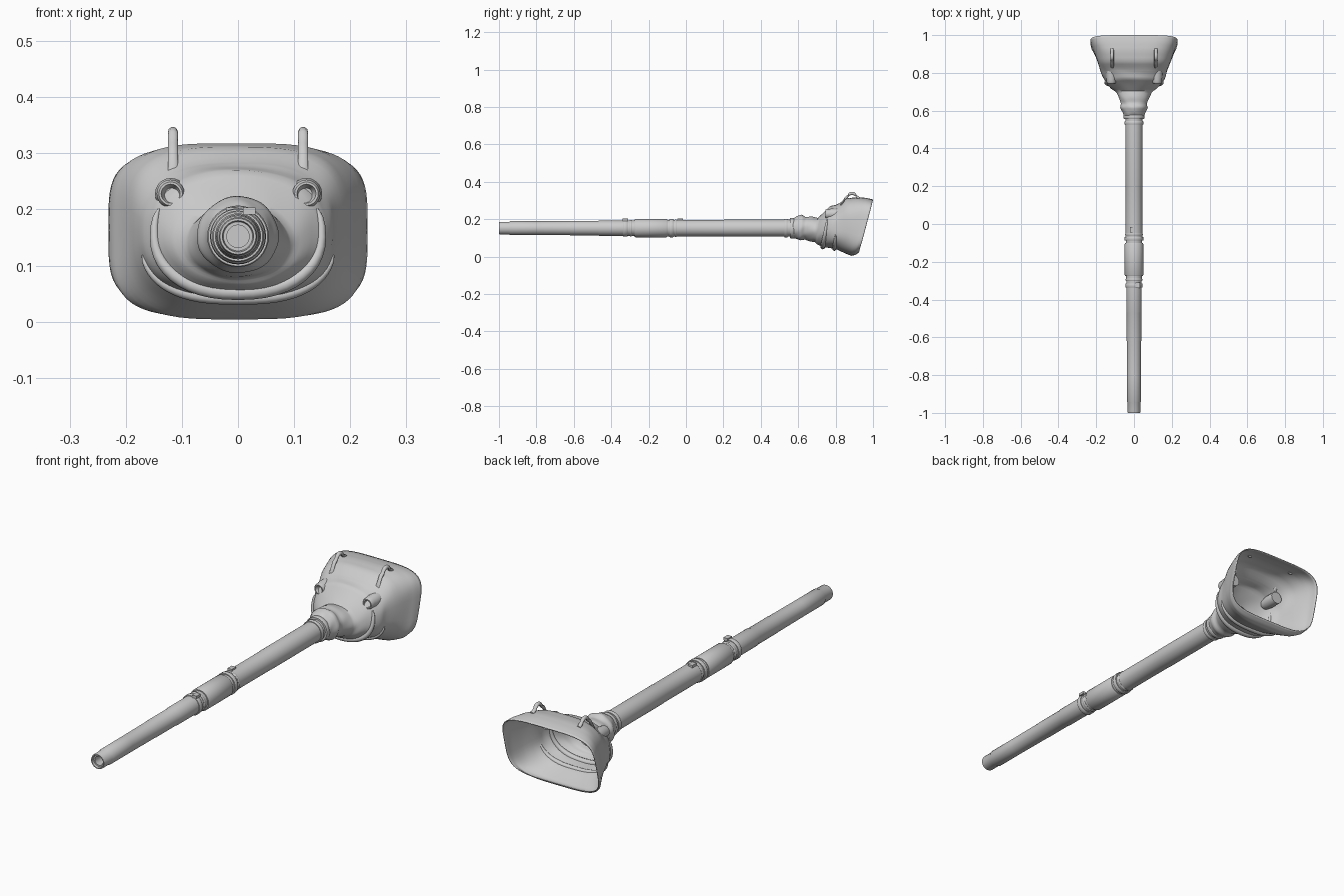
import bpy, bmesh, math
from mathutils import Vector

if "Cube" in bpy.data.objects:
    bpy.data.objects.remove(bpy.data.objects["Cube"])

AXIS_Z = 0.152   # height of the barrel axis

grey = bpy.data.materials.new("plain grey")
grey.diffuse_color = (0.6, 0.6, 0.6, 1)
grey.use_nodes = True
grey.node_tree.nodes["Principled BSDF"].inputs["Base Color"].default_value = grey.diffuse_color


def finish(name, bm, angle=35):
    bmesh.ops.recalc_face_normals(bm, faces=bm.faces[:])
    me = bpy.data.meshes.new(name)
    bm.to_mesh(me)
    bm.free()
    me.materials.append(grey)
    me.shade_smooth()
    me.set_sharp_from_angle(angle=math.radians(angle))
    ob = bpy.data.objects.new(name, me)
    bpy.context.collection.objects.link(ob)
    return ob


def skin(bm, rings, cap_start=False, cap_end=False):
    """Bridge closed rings of points with quads."""
    loops = [[bm.verts.new(p) for p in r] for r in rings]
    n = len(loops[0])
    for a, b in zip(loops, loops[1:]):
        for i in range(n):
            j = (i + 1) % n
            bm.faces.new((a[i], a[j], b[j], b[i]))
    if cap_start:
        bm.faces.new(loops[0])
    if cap_end:
        bm.faces.new(loops[-1])


def lathe(name, profile, x=0, z=AXIS_Z, sides=32):
    """Turn (y, radius) pairs around an axis along y."""
    bm = bmesh.new()
    rings = []
    for y, r in profile:
        rings.append([(x + r * math.cos(math.tau * i / sides), y,
                       z + r * math.sin(math.tau * i / sides)) for i in range(sides)])
    skin(bm, rings, True, True)
    return finish(name, bm)


# Barrel with recessed bore, stepped sleeves and a rear end inside the cover
lathe("barrel", [
    (-0.90, 0.020), (-0.99, 0.020), (-0.99, 0.026), (-1.0, 0.028), (-1.0, 0.032),
    (-0.995, 0.034), (-0.945, 0.034), (-0.94, 0.037), (-0.80, 0.037), (-0.62, 0.038),
    (-0.615, 0.039), (-0.47, 0.039), (-0.465, 0.041), (-0.30, 0.041), (-0.06, 0.044),
    (0.20, 0.044), (0.205, 0.045), (0.53, 0.045), (0.70, 0.046)])

# Thicker sleeve in the middle of the barrel
lathe("bore_evacuator", [(-0.275, 0.040), (-0.275, 0.046), (-0.27, 0.049),
                         (-0.105, 0.049), (-0.10, 0.046), (-0.10, 0.040)])

# Clamp bands along the barrel
for name, y, w, r in [("front_band", -0.325, 0.022, 0.046),
                      ("front_band_narrow", -0.295, 0.012, 0.044),
                      ("middle_band", -0.078, 0.020, 0.050),
                      ("middle_band_narrow", -0.055, 0.010, 0.047),
                      ("rear_band", 0.535, 0.018, 0.050),
                      ("cover_band", 0.568, 0.022, 0.055)]:
    lathe(name, [(y - w / 2, r - 0.008), (y - w / 2, r - 0.002), (y - w / 2 + 0.003, r),
                 (y + w / 2 - 0.003, r), (y + w / 2, r - 0.002), (y + w / 2, r - 0.008)])

# Buckles on top of the barrel bands
for name, y, x in [("middle_buckle", -0.03, -0.01), ("front_buckle", -0.325, 0.02)]:
    bm = bmesh.new()
    bmesh.ops.create_cube(bm, size=1)
    for v in bm.verts:
        v.co = Vector((x, y, AXIS_Z + 0.045)) + Vector((v.co.x * .022, v.co.y * .03, v.co.z * .012))
    finish(name, bm)

# Cover sections: y at top, y at bottom, half width, top z, bottom z, squareness
SECTIONS = [
    (0.570, 0.570, 0.053, 0.203, 0.100, 2.0),
    (0.590, 0.590, 0.060, 0.214, 0.094, 2.0),
    (0.620, 0.610, 0.073, 0.223, 0.086, 2.0),
    (0.640, 0.635, 0.068, 0.212, 0.092, 2.0),
    (0.670, 0.665, 0.080, 0.214, 0.080, 2.0),
    (0.705, 0.690, 0.094, 0.206, 0.076, 2.0),
    (0.740, 0.700, 0.122, 0.240, 0.066, 2.1),
    (0.770, 0.735, 0.152, 0.270, 0.050, 2.3),
    (0.800, 0.765, 0.168, 0.276, 0.046, 2.5),
    (0.820, 0.800, 0.176, 0.285, 0.040, 2.7),
    (0.860, 0.850, 0.192, 0.312, 0.018, 3.1),
    (0.920, 0.885, 0.210, 0.318, 0.004, 3.6),
    (0.965, 0.905, 0.224, 0.313, 0.008, 4.0),
    (1.000, 0.925, 0.231, 0.305, 0.022, 4.2)]


def blend(t):
    i = min(int(t), len(SECTIONS) - 2)
    f = t - i
    return [a + (b - a) * f for a, b in zip(SECTIONS[i], SECTIONS[i + 1])]


def cover_point(t, ang, wrinkle=0.0):
    yt, yb, hw, zt, zb, e = blend(t)
    c, s = math.cos(ang), math.sin(ang)
    px = math.copysign(abs(c) ** (2 / e), c)
    pz = math.copysign(abs(s) ** (2 / e), s)
    y = yb + (yt - yb) * (pz + 1) / 2
    k = 1 + wrinkle * (math.sin(3 * ang + 1.9 * t) + 0.7 * math.sin(7 * ang - 2.3 * t))
    return Vector((px * hw * k, y, (zt + zb) / 2 + pz * (zt - zb) / 2 * k))


# Fabric cover, open at the back
bm = bmesh.new()
steps, sides = 3, 64
last = (len(SECTIONS) - 1) * steps
skin(bm, [[cover_point(j / steps, math.tau * i / sides, 0.016 * (1 - j / last))
           for i in range(sides)] for j in range(last + 1)])
cover = finish("fabric_cover", bm, 50)
shell = cover.modifiers.new("thickness", 'SOLIDIFY')
shell.thickness = 0.004
shell.offset = -1


def tube(name, points, radii, sides=10):
    """Sweep a round section along points."""
    bm = bmesh.new()
    rings = []
    for i, p in enumerate(points):
        d = (points[min(i + 1, len(points) - 1)] - points[max(i - 1, 0)]).normalized()
        u = d.cross(Vector((0, 1, 0))).normalized()
        v = d.cross(u)
        rings.append([p + radii[i] * (u * math.cos(math.tau * k / sides) +
                                      v * math.sin(math.tau * k / sides)) for k in range(sides)])
    skin(bm, rings, True, True)
    return finish(name, bm, 50)


# Hanging U-shaped folds across the lower front of the cover
for name, t, start, end, r in [("upper_fold", 6.9, 160, 380, 0.011),
                               ("lower_fold", 8.8, 195, 345, 0.009)]:
    n = 28
    pts = [cover_point(t, math.radians(start + (end - start) * i / n)) for i in range(n + 1)]
    tube(name, pts, [0.002 + r * math.sin(math.pi * i / n) ** 0.5 if 0 < i < n else 0.002
                     for i in range(n + 1)])

for side, x in (("left", -0.12), ("right", 0.122)):
    # Sight ports: short hollow tubes facing forward
    lathe(side + "_port", [(0.765, 0.010), (0.752, 0.015), (0.745, 0.017), (0.745, 0.021),
                           (0.752, 0.025), (0.765, 0.025), (0.775, 0.028), (0.83, 0.028)],
          x, 0.228, 20)
    # Lifting lugs: rounded loops standing on the top
    lx = math.copysign(0.116, x)
    pts = [Vector((lx, 0.825, 0.268)), Vector((lx, 0.85, 0.310))]
    for i in range(7):
        a = math.pi * (1 - i / 6)
        pts.append(Vector((lx, 0.888 + 0.022 * math.cos(a), 0.322 + 0.016 * math.sin(a))))
    pts.append(Vector((lx, 0.93, 0.308)))
    bm = bmesh.new()
    loops = [[(p.x + 0.009 * math.cos(math.tau * k / 10), p.y,
               p.z + 0.009 * math.sin(math.tau * k / 10)) for k in range(10)] for p in pts]
    skin(bm, loops, True, True)
    finish(side + "_lug", bm, 50)
